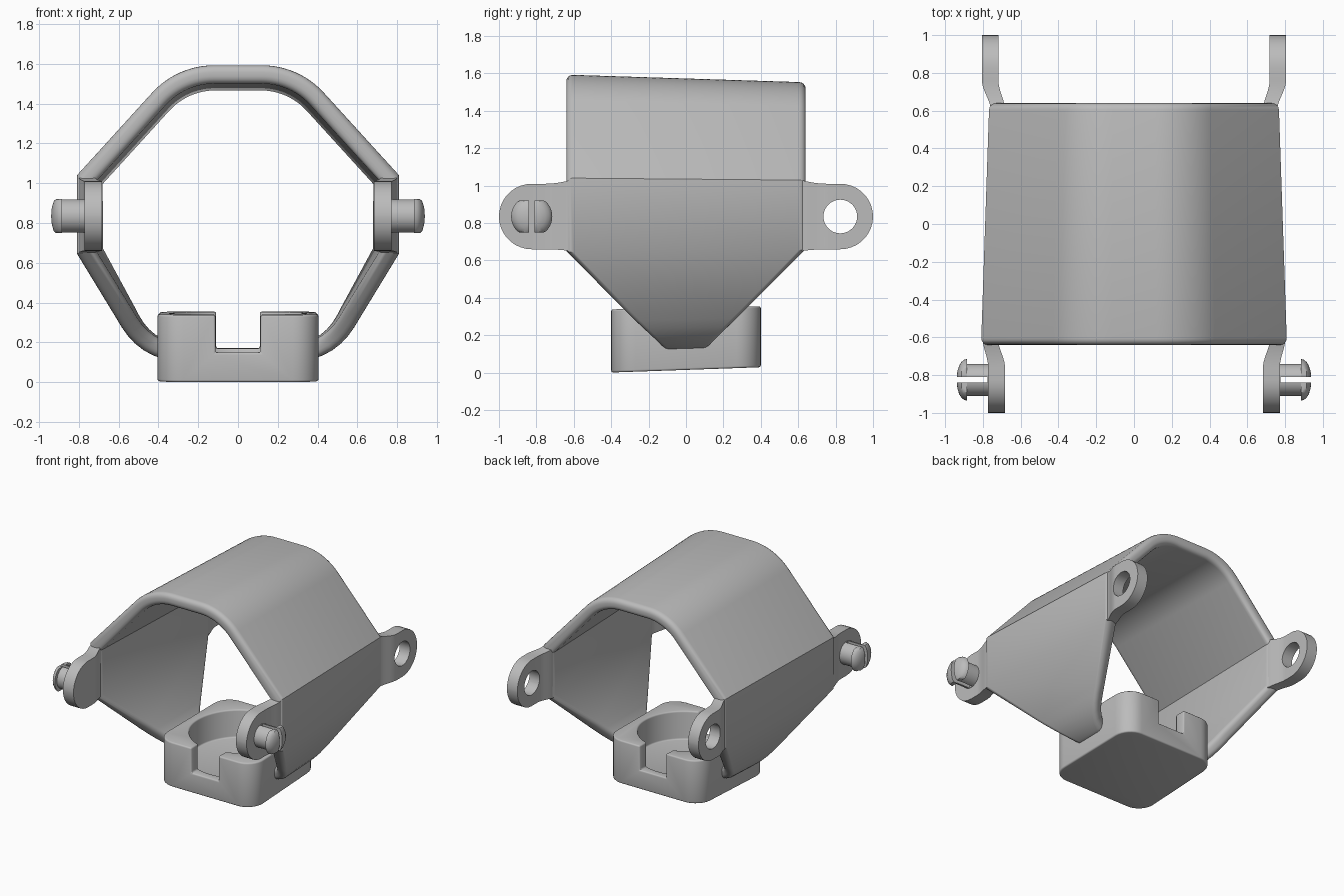
import bpy, bmesh, math
from mathutils import Matrix

cube = bpy.data.objects.get("Cube")
if cube:
    bpy.data.objects.remove(cube, do_unlink=True)

grey = bpy.data.materials.new("plain_grey")
grey.use_nodes = True
GREY = (0.5, 0.5, 0.5, 1)
grey.diffuse_color = GREY
grey.node_tree.nodes["Principled BSDF"].inputs["Base Color"].default_value = GREY

AXIS_Z = 0.835      # height of the hinge line
HINGE_Y = 0.825     # distance of hinge from the centre


def to_object(name, bm, recalc=True):
    if recalc:
        bmesh.ops.recalc_face_normals(bm, faces=bm.faces[:])
    mesh = bpy.data.meshes.new(name)
    bm.to_mesh(mesh)
    bm.free()
    mesh.materials.append(grey)
    ob = bpy.data.objects.new(name, mesh)
    bpy.context.collection.objects.link(ob)
    return ob


def activate(ob):
    bpy.ops.object.select_all(action='DESELECT')
    ob.select_set(True)
    bpy.context.view_layer.objects.active = ob


def modify(ob, kind, **settings):
    mod = ob.modifiers.new(kind.lower(), kind)
    for key, value in settings.items():
        setattr(mod, key, value)
    activate(ob)
    bpy.ops.object.modifier_apply(modifier=mod.name)


def cut(ob, cutter):
    cutter.hide_render = True
    modify(ob, 'BOOLEAN', operation='DIFFERENCE', solver='EXACT', object=cutter)
    bpy.data.objects.remove(cutter, do_unlink=True)


def smooth(ob, angle=32):
    activate(ob)
    bpy.ops.object.shade_smooth_by_angle(angle=math.radians(angle))


def taper(ob):
    # The body gets slightly smaller toward the back
    for v in ob.data.vertices:
        s = 1 - 0.043 * v.co.y
        v.co.x *= s
        v.co.z = AXIS_Z + (v.co.z - AXIS_Z) * s


def block(name, lo, hi):
    bm = bmesh.new()
    bmesh.ops.create_cube(bm, size=1)
    for v in bm.verts:
        v.co = [l + (c + 0.5) * (h - l) for l, h, c in zip(lo, hi, v.co)]
    return to_object(name, bm)


def cylinder(name, radius, depth, matrix, segments=64):
    bm = bmesh.new()
    bmesh.ops.create_cone(bm, cap_ends=True, segments=segments, radius1=radius,
                          radius2=radius, depth=depth, matrix=matrix)
    return to_object(name, bm)


# Arched shell: half profile from the crown down to the base
half = [(0, 1.573)]
R = 0.41
for i in range(13):
    a = math.radians(47 * i / 12)
    half.append((0.117 + R * math.sin(a), 1.573 - R + R * math.cos(a)))
half += [(0.788, 1.035), (0.788, 0.65), (0.605, 0.33), (0.58, 0.285), (0.55, 0.24),
         (0.515, 0.2), (0.47, 0.163), (0.42, 0.136), (0.365, 0.118)]
profile = [(-x, z) for x, z in reversed(half[1:])] + half
bm = bmesh.new()
rows = []
for x, z in profile:
    h = min(0.64, z)          # lower walls narrow toward the base
    rows.append([bm.verts.new((x, y, z)) for y in (-h, h)])
for a, b in zip(rows, rows[1:]):
    bm.faces.new((a[0], b[0], b[1], a[1]))
shell = to_object("arched_shell", bm, recalc=False)
modify(shell, 'SOLIDIFY', thickness=0.09, offset=-1, use_even_offset=True)
modify(shell, 'BEVEL', width=0.035, segments=4, limit_method='ANGLE',
       angle_limit=math.radians(55))
taper(shell)
smooth(shell)

# Base block with a round cup and a channel from front to back
bm = bmesh.new()
ring = []
for k in range(4):
    for j in range(9):
        a = math.radians(90 * k + 90 * j / 8)
        cx = 0.27 if k in (0, 3) else -0.27
        cy = 0.27 if k < 2 else -0.27
        ring.append(bm.verts.new((cx + 0.13 * math.cos(a), cy + 0.13 * math.sin(a), 0.015)))
base = bm.faces.new(ring)
ext = bmesh.ops.extrude_face_region(bm, geom=[base])
for g in ext["geom"]:
    if isinstance(g, bmesh.types.BMVert):
        g.co.z = 0.347
base = to_object("base_block", bm)
cut(base, cylinder("cup_cutter", 0.335, 0.6, Matrix.Translation((0, 0, 0.435))))
cut(base, block("channel_cutter", (-0.112, -0.6, 0.16), (0.112, 0.6, 0.8)))
modify(base, 'BEVEL', width=0.022, segments=3, limit_method='ANGLE',
       angle_limit=math.radians(40))
taper(base)
smooth(base)


# Hinge ears: rounded plates that blend into the shell corners
def ear(name, side, end, plate, root):
    r = 0.175
    sections = []
    for deg in (88, 80, 70, 60, 50, 40, 30, 20, 10, 0):
        a = math.radians(deg)
        h = r * math.cos(a)
        sections.append((HINGE_Y + r * math.sin(a), plate, h, h))
    for i in range(11):
        t = i / 10
        s = t * t * (3 - 2 * t)
        x = [p + (q - p) * s for p, q in zip(plate, root)]
        sections.append((0.76 - 0.16 * t, x, r + 0.025 * t * t, r + 0.012 * t * t))
    bm = bmesh.new()
    rings = []
    for y, (x0, x1), up, down in sections:
        rings.append([bm.verts.new((side * x, end * y, AXIS_Z + dz))
                      for x, dz in ((x0, -down), (x1, -down), (x1, up), (x0, up))])
    for p, q in zip(rings, rings[1:]):
        for k in range(4):
            bm.faces.new((p[k], p[k - 1], q[k - 1], q[k]))
    bm.faces.new(rings[0])
    bm.faces.new(rings[-1])
    return to_object(name, bm)


# Snap pin: turned shaft with a domed head, flattened and split by a slot
def snap_pin(name, side):
    outline = [(0.74, 0), (0.74, 0.085), (0.885, 0.085), (0.885, 0.11), (0.9, 0.106),
               (0.914, 0.094), (0.926, 0.075), (0.935, 0.045), (0.94, 0)]
    bm = bmesh.new()
    verts = [bm.verts.new((x, r, 0)) for x, r in outline]
    edges = [bm.edges.new(pair) for pair in zip(verts, verts[1:])]
    bmesh.ops.spin(bm, geom=verts + edges, cent=(0, 0, 0), axis=(1, 0, 0),
                   angle=math.tau, steps=40)
    bmesh.ops.remove_doubles(bm, verts=bm.verts[:], dist=0.0005)
    for v in bm.verts:
        v.co = (side * v.co.x, v.co.y - HINGE_Y,
                AXIS_Z + max(-0.0855, min(0.0855, v.co.z)))
    pin = to_object(name, bm)
    x0, x1 = sorted((side * 0.775, side * 1.1))
    cut(pin, block("slot_cutter", (x0, -HINGE_Y - 0.015, 0.6),
                   (x1, -HINGE_Y + 0.015, 1.1)))
    smooth(pin)


for side, label in ((1, "left"), (-1, "right")):
    front = ear("front_ear_" + label, side, -1, (0.683, 0.772), (0.722, 0.802))
    smooth(front)
    back = ear("back_ear_" + label, side, 1, (0.718, 0.805), (0.682, 0.758))
    turn = Matrix.Translation((side * 0.76, HINGE_Y, AXIS_Z)) @ Matrix.Rotation(math.pi / 2, 4, 'Y')
    cut(back, cylinder("hole_cutter", 0.09, 0.5, turn, 40))
    smooth(back)
    snap_pin("snap_pin_" + label, side)
